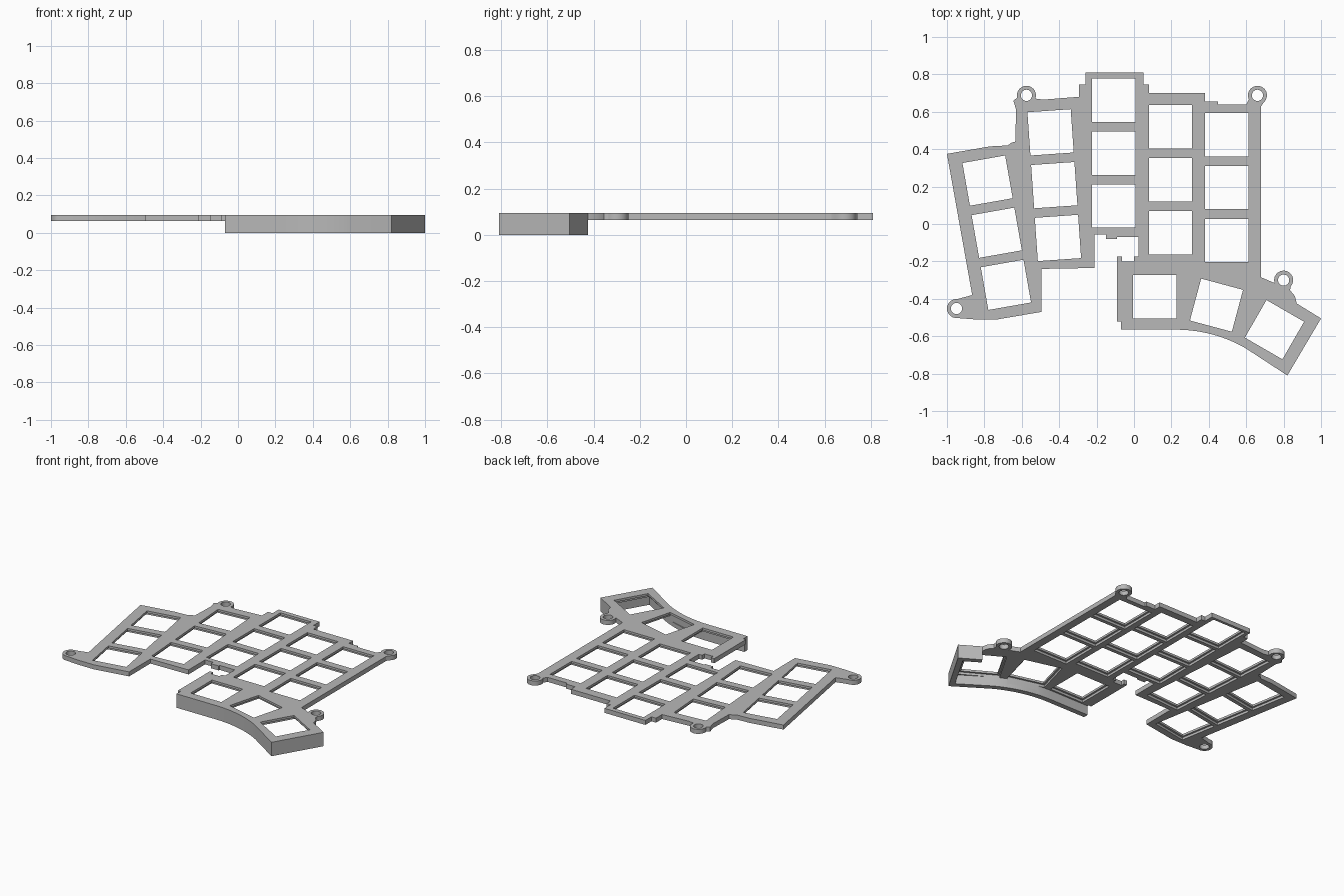
import bpy, bmesh
from math import sin, cos, radians
from mathutils import Vector, Matrix

cube = bpy.data.objects.get("Cube")
if cube:
    bpy.data.objects.remove(cube, do_unlink=True)

TOP, UNDERSIDE = 0.095, 0.064
WALL_THICKNESS = 0.035
KEY_SIZE, KEY_PITCH = 0.232, 0.283
LUG_RADIUS, SCREW_RADIUS = 0.051, 0.03


def arc(center, radius, start, end, steps=14):
    """Points on a circular arc, angles in degrees."""
    angles = [radians(start + (end - start) * i / steps) for i in range(steps + 1)]
    return [(center[0] + radius * cos(a), center[1] + radius * sin(a)) for a in angles]


def square(center, size, turn):
    """Corners of a square rotated about its own centre."""
    spin = Matrix.Rotation(radians(turn), 2)
    corners = [(-1, -1), (1, -1), (1, 1), (-1, 1)]
    return [Vector(center) + spin @ (Vector(c) * size / 2) for c in corners]


def inset_path(path, distance):
    """Offset an open path to its right, with mitred corners."""
    points = [Vector(p) for p in path]
    normals = []
    for a, b in zip(points, points[1:]):
        d = (b - a).normalized()
        normals.append(Vector((d.y, -d.x)))
    before, after = [normals[0]] + normals, normals + [normals[-1]]
    result = []
    for p, m, n in zip(points, before, after):
        result.append(p + (m + n) * distance / (1 + m.dot(n)))
    return result


def prisms(name, outlines, bottom, top):
    """One object made of upright prisms, one for each outline."""
    bm = bmesh.new()
    for outline in outlines:
        face = bm.faces.new([bm.verts.new((p[0], p[1], bottom)) for p in outline])
        extruded = bmesh.ops.extrude_face_region(bm, geom=[face])["geom"]
        moved = [v for v in extruded if isinstance(v, bmesh.types.BMVert)]
        bmesh.ops.translate(bm, verts=moved, vec=(0, 0, top - bottom))
    bmesh.ops.recalc_face_normals(bm, faces=bm.faces)
    mesh = bpy.data.meshes.new(name)
    bm.to_mesh(mesh)
    bm.free()
    obj = bpy.data.objects.new(name, mesh)
    bpy.context.collection.objects.link(obj)
    return obj


def combine(target, tool, operation):
    """Apply a boolean and discard the tool object."""
    mod = target.modifiers.new(tool.name, "BOOLEAN")
    mod.object, mod.operation, mod.solver = tool, operation, "EXACT"
    bpy.context.view_layer.update()
    graph = bpy.context.evaluated_depsgraph_get()
    mesh = bpy.data.meshes.new_from_object(target.evaluated_get(graph))
    target.modifiers.clear()
    target.data = mesh
    bpy.data.objects.remove(tool, do_unlink=True)


# Screw lugs
back_right, back_left = (-0.575, 0.688), (0.66, 0.688)
thumb_lug, front_lug = (0.8, -0.3), (-0.949, -0.452)
lugs = [back_right, back_left, thumb_lug, front_lug]

# Plate outline, clockwise from the back of the middle column
back_edge = [(-0.26, 0.81), (0.05, 0.81), (0.05, 0.745), (0.08, 0.745),
             (0.08, 0.7), (0.38, 0.7), (0.38, 0.655), (0.45, 0.655),
             (0.45, 0.64), (0.6, 0.64)]
left_edge = [(0.68, 0.63), (0.68, -0.285), (0.75, -0.315)]
thumb_shoulder = [(0.835, -0.355), (0.86, -0.385)]
thumb_rim = [(0.87, -0.425), (1, -0.505), (0.82, -0.81)]
thumb_rim += arc((0.225, -1.31), 0.745, 60, 90)
thumb_rim += [(-0.07, -0.565)]
notch_edge = [(-0.07, -0.52), (-0.09, -0.52), (-0.09, -0.175), (-0.065, -0.175),
              (-0.065, -0.2), (0, -0.2), (0, -0.175), (0.025, -0.175),
              (0.025, -0.07), (-0.09, -0.07), (-0.09, -0.08), (-0.15, -0.08),
              (-0.15, -0.055), (-0.21, -0.055), (-0.21, -0.235)]
front_edge = [(-0.495, -0.24), (-0.495, -0.47), (-0.73, -0.51), (-0.85, -0.51)]
right_edge = [(-0.865, -0.38), (-1, 0.375), (-0.77, 0.415), (-0.675, 0.42),
              (-0.655, 0.435), (-0.635, 0.44), (-0.63, 0.61), (-0.645, 0.66)]
back_step = [(-0.485, 0.665), (-0.295, 0.68), (-0.295, 0.745), (-0.26, 0.745)]

outline = (back_edge + arc(back_left, LUG_RADIUS, 205, -50)
           + left_edge + arc(thumb_lug, LUG_RADIUS, 195, -45)
           + thumb_shoulder + thumb_rim + notch_edge
           + front_edge + arc(front_lug, LUG_RADIUS, 275, 85)
           + right_edge + arc(back_right, LUG_RADIUS, 195, -20) + back_step)
plate = prisms("key_plate", [outline], UNDERSIDE, TOP)

# Deep wall around the thumb cluster
inner_rim = inset_path(thumb_rim, WALL_THICKNESS)
wall = prisms("thumb_wall", [thumb_rim + inner_rim[::-1]], 0, (UNDERSIDE + TOP) / 2)
combine(plate, wall, "UNION")

# Key positions: three to a column, then the fanned thumb keys
keys = []
columns = [((-0.783, 0.232), 10), ((-0.446, 0.49), 4), ((-0.108, 0.662), 0),
           ((0.195, 0.52), 0), ((0.496, 0.478), 0)]
for start, turn in columns:
    step = Matrix.Rotation(radians(turn), 2) @ Vector((0, -KEY_PITCH))
    keys += [(Vector(start) + step * row, turn) for row in range(3)]
keys += [((0.111, -0.389), 0), ((0.441, -0.434), -15), ((0.751, -0.565), -30)]

# Key openings, screw holes and the wider clip recesses underneath
openings = [square(c, KEY_SIZE, turn) for c, turn in keys]
openings += [arc(c, SCREW_RADIUS, 0, 345, 23) for c in lugs]
combine(plate, prisms("opening_cutter", openings, -0.1, 0.2), "DIFFERENCE")
recesses = [square(c, KEY_SIZE + 0.026, turn) for c, turn in keys]
combine(plate, prisms("recess_cutter", recesses, 0.03, 0.08), "DIFFERENCE")

# Plain grey finish
grey = bpy.data.materials.new("plain_grey")
grey.use_nodes = True
colour = (0.48, 0.48, 0.48, 1)
grey.diffuse_color = colour
grey.node_tree.nodes["Principled BSDF"].inputs["Base Color"].default_value = colour
plate.data.materials.clear()
plate.data.materials.append(grey)
for face in plate.data.polygons:
    face.material_index = 0

bpy.ops.object.select_all(action="DESELECT")
plate.select_set(True)
bpy.context.view_layer.objects.active = plate
bpy.ops.object.shade_smooth_by_angle()
